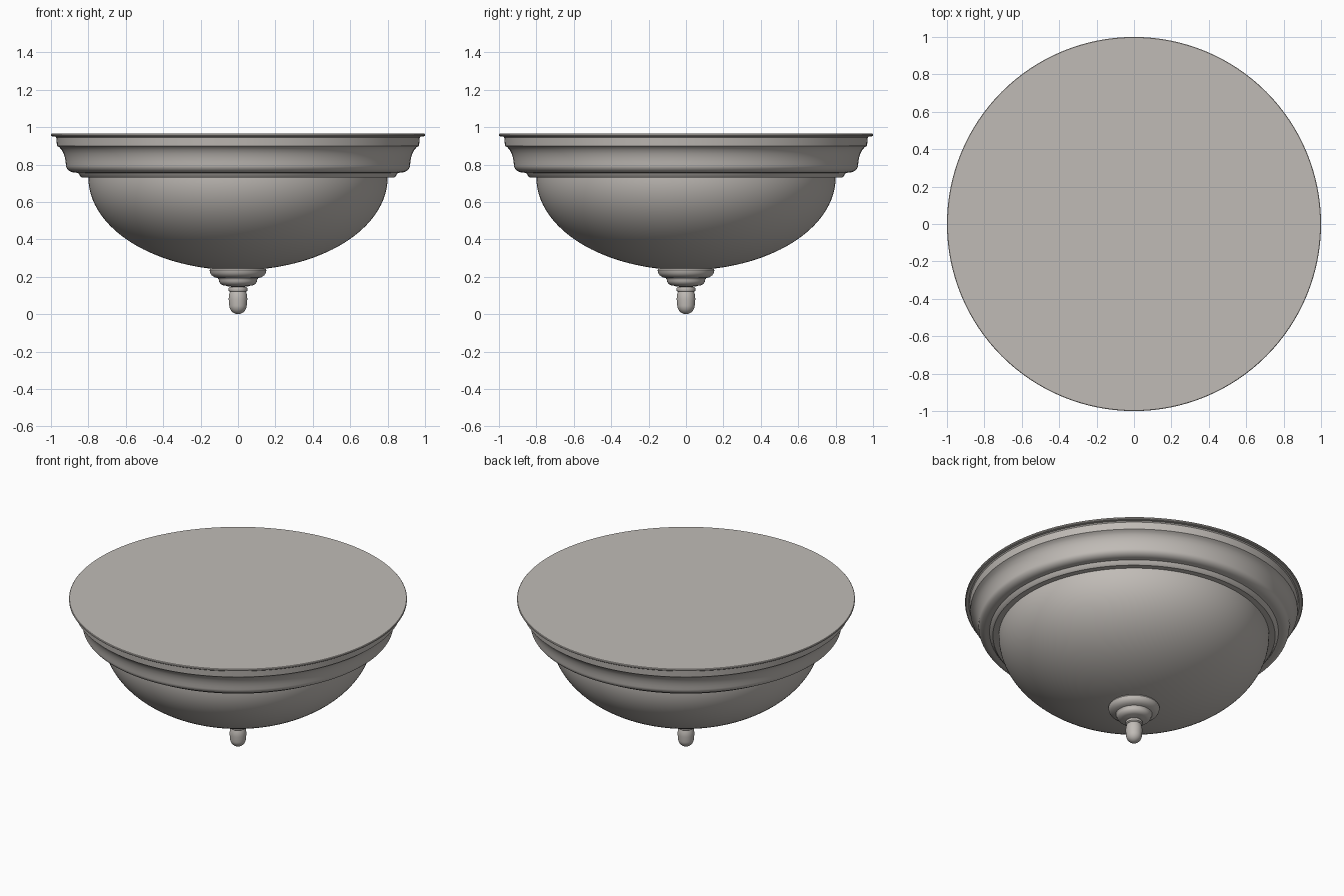
import bpy, bmesh, math

if "Cube" in bpy.data.objects:
    bpy.data.objects.remove(bpy.data.objects["Cube"])

SEGMENTS = 128

metal = bpy.data.materials.new("warm grey")
metal.diffuse_color = (0.53, 0.50, 0.47, 1)
metal.use_nodes = True
metal.node_tree.nodes["Principled BSDF"].inputs["Base Color"].default_value = metal.diffuse_color


def lathe(name, profile, angle=30):
    """Spin an (r, z) profile, listed bottom to top, around the z axis."""
    bm = bmesh.new()
    rings = []
    for r, z in profile:
        if r == 0:
            rings.append([bm.verts.new((0, 0, z))])
        else:
            rings.append([bm.verts.new((r * math.cos(2 * math.pi * i / SEGMENTS),
                                        r * math.sin(2 * math.pi * i / SEGMENTS), z))
                          for i in range(SEGMENTS)])
    for a, b in zip(rings, rings[1:]):
        for i in range(SEGMENTS):
            j = (i + 1) % SEGMENTS
            if len(a) == 1:
                bm.faces.new((a[0], b[j], b[i]))
            elif len(b) == 1:
                bm.faces.new((a[i], a[j], b[0]))
            else:
                bm.faces.new((a[i], a[j], b[j], b[i]))
    bmesh.ops.recalc_face_normals(bm, faces=bm.faces)
    mesh = bpy.data.meshes.new(name)
    bm.to_mesh(mesh)
    bm.free()
    mesh.materials.append(metal)
    obj = bpy.data.objects.new(name, mesh)
    bpy.context.collection.objects.link(obj)
    bpy.context.view_layer.objects.active = obj
    obj.select_set(True)
    bpy.ops.object.shade_smooth_by_angle(angle=math.radians(angle))
    obj.select_set(False)
    return obj


def arc(cr, cz, rr, rz, start, end, n):
    """Elliptical arc in the (r, z) plane, angles in degrees."""
    return [(cr + rr * math.cos(math.radians(start + (end - start) * i / n)),
             cz + rz * math.sin(math.radians(start + (end - start) * i / n)))
            for i in range(n + 1)]


# Ceiling pan: stepped lip, rounded bead, cove and thin top flange
pan = [(0, 0.73), (0.835, 0.73)]
pan += [(0.842, 0.735), (0.85, 0.748), (0.855, 0.755), (0.872, 0.757)]
pan += arc(0.872, 0.797, 0.048, 0.04, -80, 0, 8)
pan += [(0.922, 0.815), (0.925, 0.835), (0.932, 0.858), (0.942, 0.878),
        (0.955, 0.892), (0.968, 0.9), (0.972, 0.945), (0.978, 0.951),
        (0.995, 0.951), (1.0, 0.955), (1.0, 0.962), (0.997, 0.965), (0, 0.965)]
lathe("ceiling_pan", pan)

# Glass bowl: half ellipsoid tucked into the pan
bowl = [(0, 0.235)] + arc(0, 0.73, 0.80, 0.495, -90, 0, 32)[1:] + [(0.80, 0.74), (0, 0.74)]
lathe("glass_bowl", bowl)

# Finial: stepped cap, neck ring and rounded knob
cap = [(0, 0.145), (0.05, 0.147), (0.065, 0.152)]
cap += arc(0.065, 0.185, 0.038, 0.033, -75, 0, 6)
cap += [(0.108, 0.193), (0.125, 0.197), (0.14, 0.207), (0.149, 0.22),
        (0.152, 0.235), (0.148, 0.243), (0, 0.245)]
lathe("finial_cap", cap)

ring = [(0, 0.12), (0.044, 0.12), (0.05, 0.125), (0.052, 0.132),
        (0.05, 0.14), (0.044, 0.146), (0, 0.148)]
lathe("finial_neck_ring", ring)

knob = [(0, 0)] + arc(0, 0.05, 0.047, 0.05, -90, 0, 12)[1:]
knob += [(0.05, 0.08), (0.048, 0.105), (0.042, 0.122), (0, 0.125)]
lathe("finial_knob", knob)
